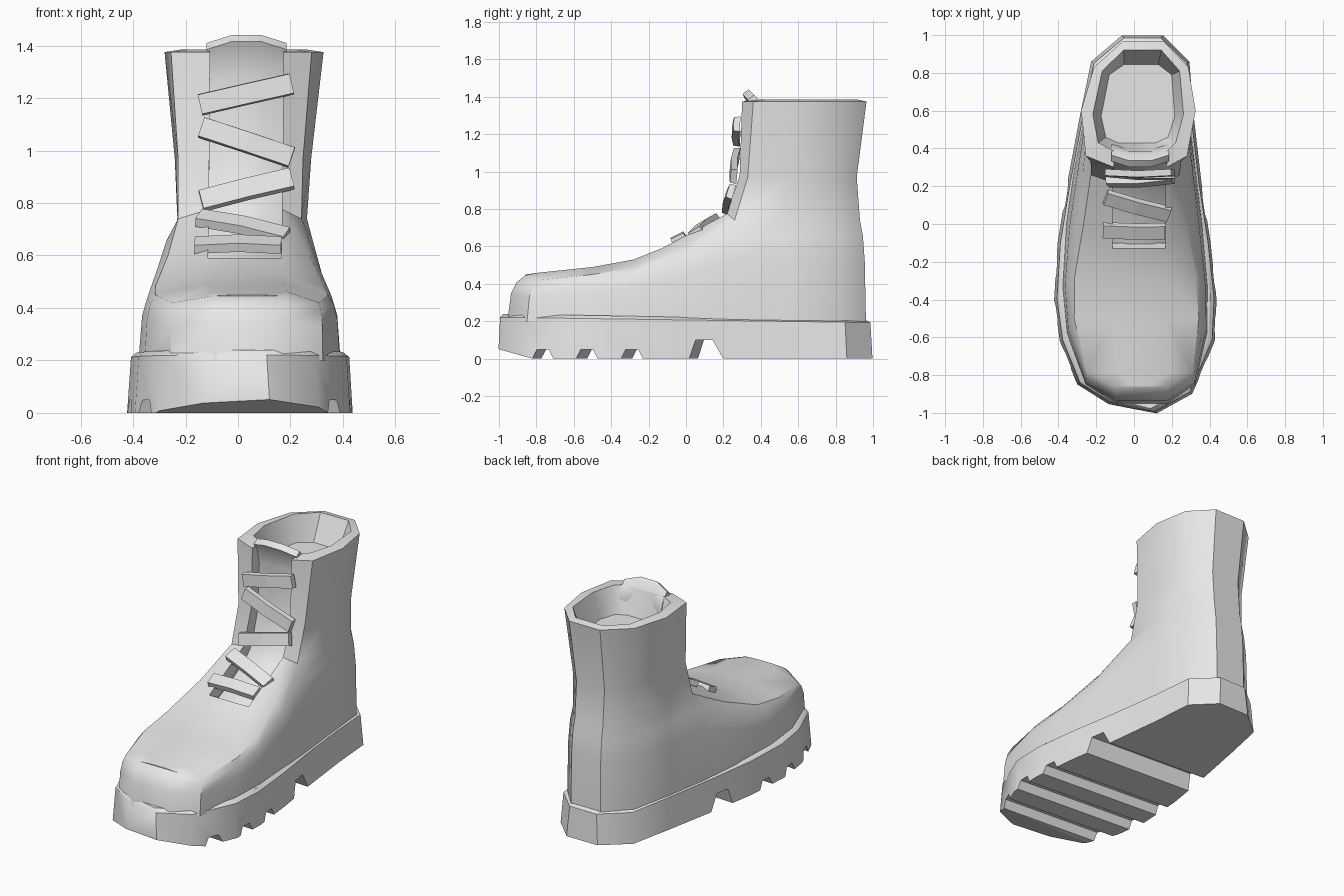
import bpy, bmesh, math
from mathutils import Vector

if "Cube" in bpy.data.objects:
    bpy.data.objects.remove(bpy.data.objects["Cube"])

grey = bpy.data.materials.new("light grey")
grey.diffuse_color = (0.8, 0.8, 0.8, 1)
grey.use_nodes = True
grey.node_tree.nodes["Principled BSDF"].inputs["Base Color"].default_value = grey.diffuse_color


def pt(hw, y, z, side):
    """Point left or right of the boot's bent centre line."""
    return Vector((0.045 * y * y + 0.005 * z + side * hw, y, z))


def make(name, verts, faces, angle=38):
    me = bpy.data.meshes.new(name)
    bm = bmesh.new()
    vs = [bm.verts.new(v) for v in verts]
    for f in faces:
        bm.faces.new([vs[i] for i in f])
    bmesh.ops.remove_doubles(bm, verts=bm.verts, dist=0.0005)
    bmesh.ops.recalc_face_normals(bm, faces=bm.faces)
    bm.to_mesh(me)
    bm.free()
    ob = bpy.data.objects.new(name, me)
    bpy.context.collection.objects.link(ob)
    me.materials.append(grey)
    if angle:
        bpy.ops.object.select_all(action='DESELECT')
        ob.select_set(True)
        bpy.context.view_layer.objects.active = ob
        bpy.ops.object.shade_smooth_by_angle(angle=math.radians(angle))
    return ob


class Sheet:
    """Collects quads from rows of points."""
    def __init__(self):
        self.v, self.f = [], []

    def face(self, pts):
        n = len(self.v)
        self.v += pts
        self.f.append(list(range(n, n + len(pts))))

    def rows(self, rows, closed=False):
        for a, b in zip(rows, rows[1:]):
            n = len(a)
            for i in range(n if closed else n - 1):
                j = (i + 1) % n
                self.face([a[i], a[j], b[j], b[i]])


def both(col, fn):
    """Loop of left points (heel to toe) then right points (toe to heel)."""
    return [fn(c, -1) for c in reversed(col)] + [fn(c, 1) for c in col]


# --- sole: outline (half width, y), with a low rim and cut treads ---
outline = [(0.13, -0.98), (0.305, -0.875), (0.41, -0.62), (0.43, -0.4), (0.405, -0.1),
           (0.355, 0.22), (0.30, 0.58), (0.26, 0.86), (0.11, 0.997)]


def sole_ring(z0, inset, slope):
    def place(c, s):
        p = pt(c[0] - inset, c[1] * (1 - inset * 0.8), z0 - slope * c[1], s)
        if c[1] < -0.8:                       # slanted toe
            p.x -= 0.05 if c[1] < -0.9 else 0.03
            p.y -= 0.025 * s
        return p
    return both(outline, place)


rings = [sole_ring(0, 0, 0), sole_ring(0.207, 0.014, 0.014), sole_ring(0.222, 0.035, 0.018)]
sole = Sheet()
sole.rows(rings, True)
sole.face(rings[0])
sole.face(rings[-1])
sole_ob = make("sole", sole.v, sole.f)

cut = Sheet()


def prism(profile, skew):
    ends = [[Vector((x, y - skew * (x - 0.4), z)) for y, z in profile] for x in (0.6, -0.6)]
    cut.rows(ends, True)
    cut.face(ends[0])
    cut.face(ends[1])


for y in (-0.825, -0.585, -0.345):
    prism([(y - 0.01, -0.02), (y + 0.025, 0.05), (y + 0.09, 0.05), (y + 0.125, -0.02)], 0.07)
prism([(0.01, -0.02), (0.05, 0.1), (0.14, 0.1), (0.208, -0.02)], 0.06)
prism([(-1.1, -0.02), (-1.1, 0.078), (-0.82, 0.0), (-0.75, -0.02)], 0)
cutter = make("tread_cutter", cut.v, cut.f, 0)
cutter.hide_render = True
cutter.hide_viewport = True
mod = sole_ob.modifiers.new("treads", 'BOOLEAN')
mod.operation = 'DIFFERENCE'
mod.object = cutter
mod.solver = 'EXACT'
mod.use_self = True

# --- upper: foot columns from toe to heel (half width, y, z) ---
base = [(0.13, -0.955), (0.29, -0.85), (0.372, -0.58), (0.385, -0.33), (0.36, 0.0),
        (0.325, 0.26), (0.28, 0.55), (0.235, 0.83), (0.105, 0.962)]
crease = [(0.14, -0.86, 0.445), (0.28, -0.785, 0.42), (0.33, -0.5, 0.45), (0.32, -0.28, 0.485),
          (0.27, 0.0, 0.60), (0.235, 0.26, 0.74), (0.247, 0.52, 0.74), (0.215, 0.80, 0.74),
          (0.10, 0.93, 0.74)]
shaft = [[(0.238, 0.33, 0.97), (0.26, 0.56, 0.97), (0.215, 0.80, 0.97), (0.10, 0.913, 0.97)],
         [(0.268, 0.36, 1.375), (0.303, 0.6, 1.375), (0.25, 0.83, 1.375), (0.11, 0.965, 1.375)]]
# lace opening edge, one point per crease row
edge = [(0.05, -0.86, 0.45), (0.14, -0.785, 0.46), (0.14, -0.5, 0.49), (0.14, -0.28, 0.53),
        (0.14, -0.13, 0.59), (0.14, 0.22, 0.775), (0.14, 0.287, 0.98), (0.14, 0.30, 1.375)]


def P(c, s):
    p = pt(*c, s)
    if c[0] == 0.14 and c[1] > -0.8:          # opening sits slightly to the right
        p.x += 0.022
    return p


def level(t, k):
    col = []
    for b, c in zip(base, crease):
        col.append((b[0] + (c[0] - b[0]) * k, b[1] + (c[1] - b[1]) * k, 0.2 + (c[2] - 0.2) * t))
    return both(col, P)


up = Sheet()
up.rows([level(0, 0), level(0.6, 0.2), level(0.85, 0.52), both(crease, P)], True)
# shaft walls, round the back
for low, high in ((crease[5:], shaft[0]), (shaft[0], shaft[1])):
    for s in (-1, 1):
        up.rows([[P(c, s) for c in low], [P(c, s) for c in high]])
    up.face([P(low[-1], -1), P(low[-1], 1), P(high[-1], 1), P(high[-1], -1)])
# vamp and front flaps, with the flaps' inner edges
creases = crease[:6] + [shaft[0][0], shaft[1][0]]
for s in (-1, 1):
    e, c = [P(p, s) for p in edge], [P(p, s) for p in creases]
    up.rows([c, e])
    back = [p + Vector((0, 0.09, -0.05 if p.z < 1.2 else 0)) for p in e[4:]]
    up.rows([e[4:], back])
up.rows([[P(p, s) for p in edge[:5]] for s in (-1, 1)])
up.face([P(edge[0], -1), P(edge[0], 1), P(crease[0], 1), P(crease[0], -1)])
low = Vector((0, 0.03, -0.06))
up.face([P(edge[4], -1), P(edge[4], 1), P(edge[4], 1) + low, P(edge[4], -1) + low])
# rim, inner wall and insole
rim = [edge[-1]] + shaft[1]
inner = [(0.14, 0.385, 1.385), (0.205, 0.43, 1.385), (0.24, 0.58, 1.385), (0.205, 0.81, 1.385), (0.10, 0.92, 1.385)]
floor = [(0.10, 0.43, 1.22), (0.165, 0.46, 1.22), (0.195, 0.57, 1.22), (0.165, 0.79, 1.22), (0.09, 0.845, 1.22)]
loops = [both(r, P) for r in (rim, inner, floor)]
for a, b in zip(loops, loops[1:]):
    n = len(a)
    for i in range(n):
        if i != 4 or a is not loops[0]:        # leave the rim open at the tongue
            j = (i + 1) % n
            up.face([a[i], a[j], b[j], b[i]])
up.face(loops[2])
make("upper", up.v, up.f)

# --- tongue: curved slab behind the laces ---
front = [(-0.14, 0.53), (0.03, 0.60), (0.19, 0.69), (0.275, 0.78), (0.335, 1.0), (0.345, 1.28), (0.325, 1.37),
         (0.302, 1.415), (0.335, 1.44)]
rear = [(-0.12, 0.50), (0.06, 0.57), (0.22, 0.66), (0.31, 0.76), (0.38, 1.0), (0.395, 1.26), (0.395, 1.33),
        (0.385, 1.37), (0.37, 1.40)]
tg = Sheet()
cols = []
for x, curl in [(-0.15, 0.03), (-0.055, 0), (0.06, 0), (0.155, 0.03)]:
    cols.append([Vector((x + 0.03, y + curl, z - curl)) for y, z in front + rear[::-1]])
tg.rows(cols, True)
n = len(front)
for c in (cols[0], cols[-1]):
    for i in range(n - 1):
        tg.face([c[i], c[i + 1], c[2 * n - 2 - i], c[2 * n - 1 - i]])
make("tongue", tg.v, tg.f, 50)


# --- laces: flat straps zigzagging over the opening ---
def lace(i, a, b, normal, width=0.075, thick=0.035):
    a, b, nrm = Vector(a), Vector(b), Vector(normal).normalized()
    d = (b - a).normalized()
    w = d.cross(nrm).normalized() * width / 2
    nrm = w.cross(d).normalized() * thick / 2
    if nrm.y > 0:
        nrm = -nrm
    mid = (a + b) / 2 + nrm * 0.5
    s = Sheet()
    ends = [[p + w + nrm, p - w + nrm, p - w * 1.1 - nrm, p + w * 1.1 - nrm] for p in (a, mid, b)]
    s.rows(ends, True)
    s.face(ends[0])
    s.face(ends[2])
    make("lace_%d" % i, s.v, s.f, 0)


straps = [((-0.145, 0.272, 1.175), (0.205, 0.272, 1.255), (0, -1, 0.05)),
          ((-0.14, 0.27, 1.09), (0.205, 0.255, 0.975), (0, -1, 0.1)),
          ((-0.14, 0.22, 0.81), (0.205, 0.24, 0.895), (0, -1, 0.3)),
          ((-0.15, 0.14, 0.745), (0.185, 0.05, 0.675), (0, -0.6, 1)),
          ((-0.165, -0.035, 0.64), (0.165, -0.04, 0.64), (0, -0.5, 1))]
for i, st in enumerate(straps, 1):
    lace(i, *st)
